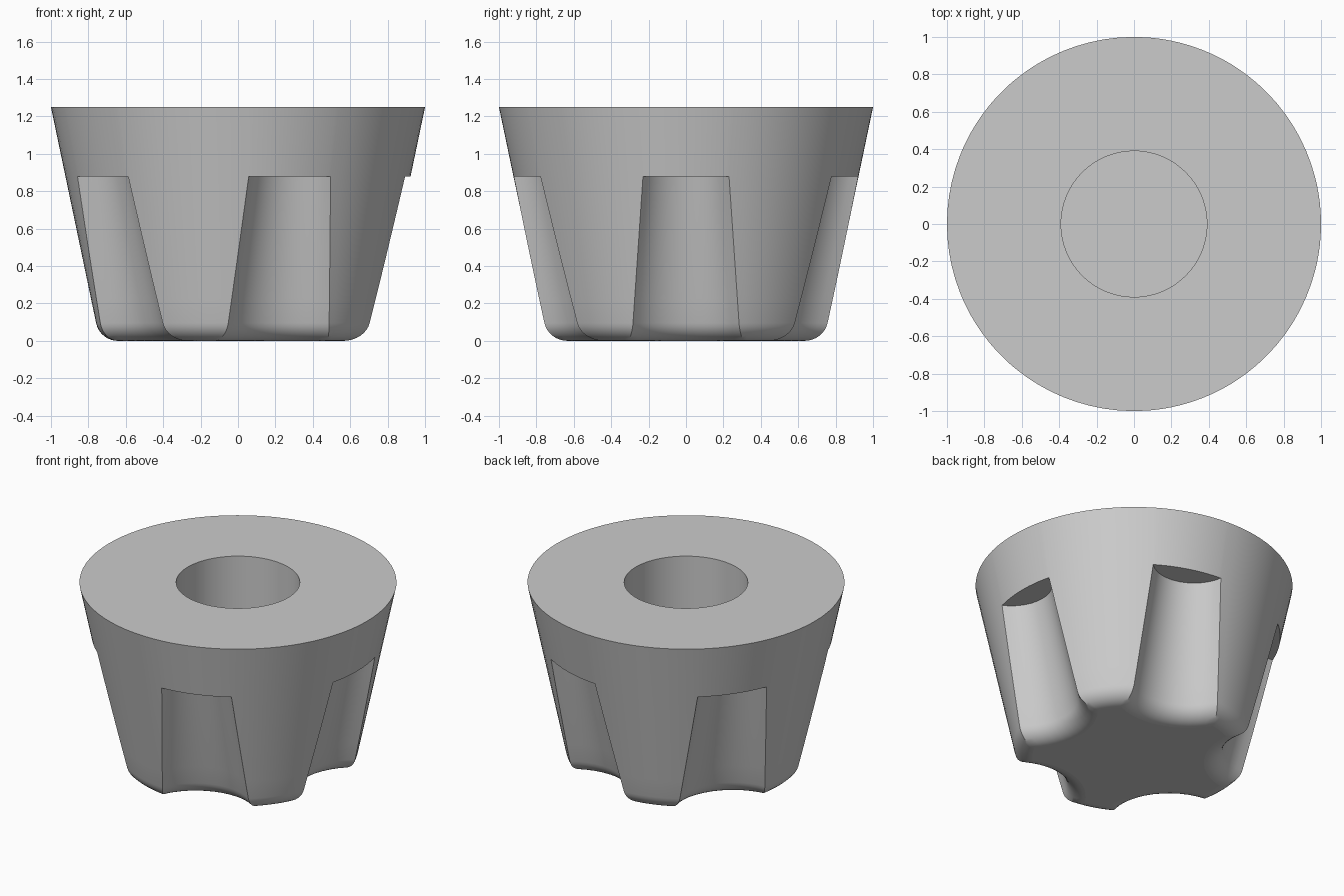
import bpy, bmesh
from math import sin, cos, pi, sqrt, asin, atan, atan2, tau

if "Cube" in bpy.data.objects:
    bpy.data.objects.remove(bpy.data.objects["Cube"])

HEIGHT, TOP_R, SLOPE = 1.25, 1.0, 0.209   # tapered body
FLUTES, SHELF_Z, SCOOP = 5, 0.88, 0.14    # finger grooves
FILLET = 0.12                             # rounded lower edge
HOLE_R, HOLE_FLOOR = 0.39, 0.4            # blind shaft hole
ARC, LAND = 12, 10                        # segments per groove and per land


def wall_radius(z):
    return TOP_R - SLOPE * (HEIGHT - z)


def fluted_outline(z, inset=0.0):
    """Polar points (angle, radius) of the grooved section, inset evenly."""
    big = wall_radius(z)
    half = 0.29 - 0.06 * z / SHELF_Z
    r = (half * half + SCOOP * SCOOP) / (2 * SCOOP)
    centre = sqrt(big * big - half * half) - SCOOP + r
    big, r = big - inset, r + inset
    x = (centre ** 2 + big ** 2 - r ** 2) / (2 * centre)
    half = sqrt(big * big - x * x)
    sweep, edge = asin(half / r), asin(half / big)
    points = []
    for k in range(FLUTES):
        turn = tau * k / FLUTES
        for i in range(ARC):
            a = sweep * (2 * i / ARC - 1)
            px, py = centre - r * cos(a), r * sin(a)
            points.append((turn + atan2(py, px), sqrt(px * px + py * py)))
        for i in range(LAND):
            points.append((turn + edge + (tau / FLUTES - 2 * edge) * i / LAND, big))
    return points


bm = bmesh.new()


def add_ring(outline, z):
    return [bm.verts.new((r * cos(a), r * sin(a), z)) for a, r in outline]


# Rounded lower edge, from the flat base up to the tapered wall
rings = []
tilt = atan(SLOPE)
steps = 8
for i in range(steps + 1):
    a = -pi / 2 + (pi / 2 - tilt) * i / steps
    z = FILLET * (1 + sin(a))
    x = wall_radius(FILLET) - FILLET / cos(tilt) + FILLET * cos(a)
    rings.append(add_ring(fluted_outline(z, wall_radius(z) - x), z))

# Grooved wall
z0 = FILLET * (1 - sin(tilt))
for i in range(1, 7):
    z = z0 + (SHELF_Z - z0) * i / 6
    rings.append(add_ring(fluted_outline(z), z))

# Groove shelves, plain upper wall, top rim and shaft hole
angles = [a for a, r in fluted_outline(SHELF_Z)]
for r, z in ((wall_radius(SHELF_Z), SHELF_Z), (TOP_R, HEIGHT),
             (HOLE_R, HEIGHT), (HOLE_R, HOLE_FLOOR)):
    rings.append(add_ring([(a, r) for a in angles], z))

for low, high in zip(rings, rings[1:]):
    for i in range(len(low)):
        j = (i + 1) % len(low)
        bm.faces.new((low[i], low[j], high[j], high[i]))
bm.faces.new(rings[0][::-1])
bm.faces.new(rings[-1])
bmesh.ops.remove_doubles(bm, verts=bm.verts, dist=0.0002)
bmesh.ops.recalc_face_normals(bm, faces=bm.faces)

mesh = bpy.data.meshes.new("fluted_knob")
bm.to_mesh(mesh)
bm.free()
knob = bpy.data.objects.new("fluted_knob", mesh)
bpy.context.collection.objects.link(knob)

# Single grey material
grey = bpy.data.materials.new("plain_grey")
grey.use_nodes = True
grey.diffuse_color = (0.6, 0.6, 0.6, 1)
grey.node_tree.nodes["Principled BSDF"].inputs["Base Color"].default_value = (0.6, 0.6, 0.6, 1)
mesh.materials.append(grey)

# Smooth walls with crisp groove edges and a flat base
bpy.ops.object.select_all(action="DESELECT")
knob.select_set(True)
bpy.context.view_layer.objects.active = knob
bpy.ops.object.shade_smooth_by_angle(angle=pi / 6)
for face in mesh.polygons:
    if abs(face.normal.z) > 0.999:
        face.use_smooth = False
